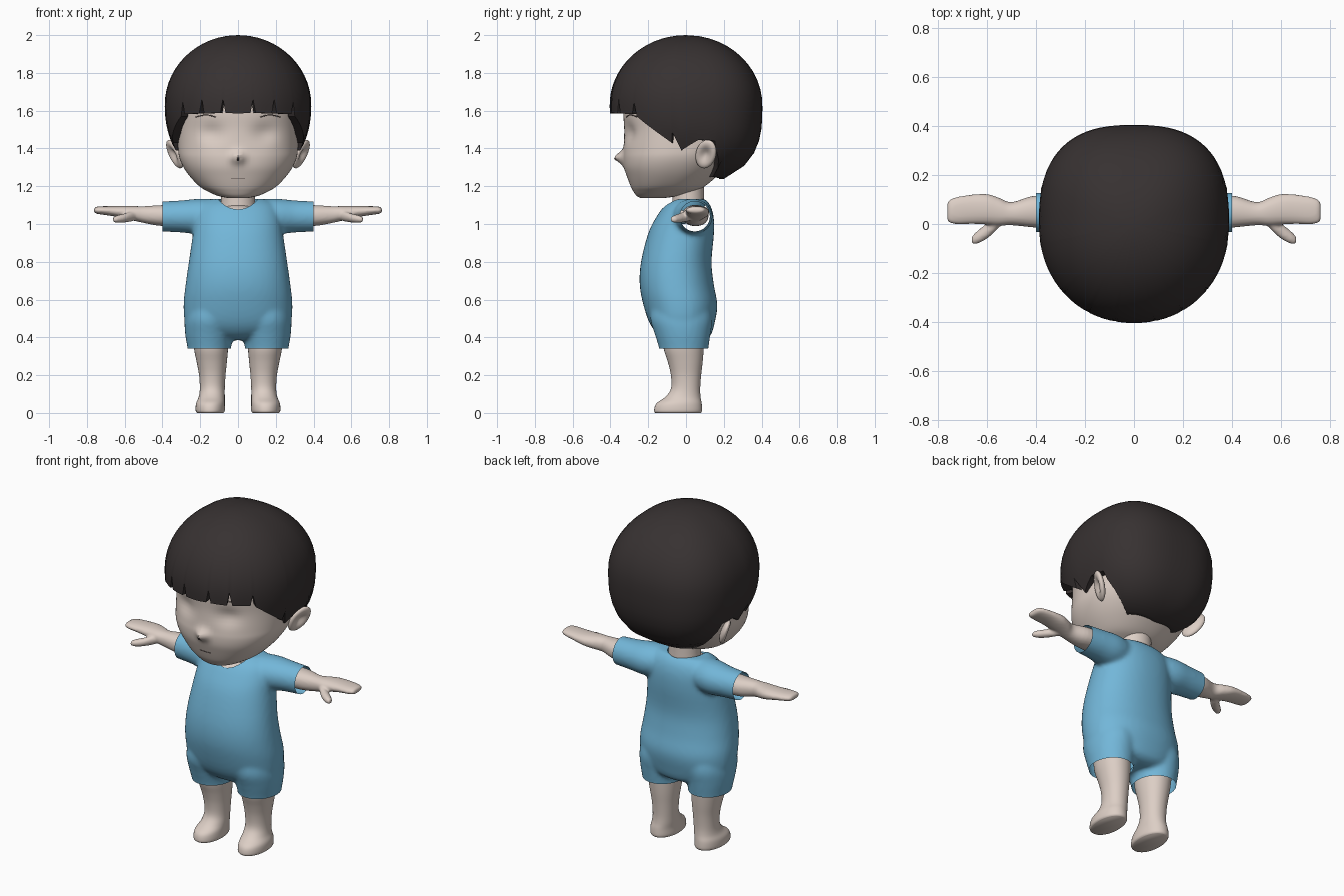
import bpy, bmesh, math
from mathutils import Matrix, Vector

if "Cube" in bpy.data.objects:
    bpy.data.objects.remove(bpy.data.objects["Cube"])

def material(name, rgb):
    m = bpy.data.materials.new(name)
    m.diffuse_color = (*rgb, 1)
    m.use_nodes = True
    m.node_tree.nodes["Principled BSDF"].inputs["Base Color"].default_value = m.diffuse_color
    return m

SKIN = material("skin", (0.72, 0.62, 0.56))
HAIR = material("dark hair", (0.038, 0.031, 0.031))
BLUE = material("blue cloth", (0.17, 0.47, 0.69))
LINE = material("face line", (0.10, 0.075, 0.07))

def spow(v, e):
    return math.copysign(abs(v) ** e, v)

def catmull(p, q, r, s, t):
    return tuple(0.5 * (2*b + (c - a)*t + (2*a - 5*b + 4*c - d)*t*t + (3*b - a - 3*c + d)*t**3)
                 for a, b, c, d in zip(p, q, r, s))

def loft(bm, stations, axis="z", side=1, cols=40, power=2.0, steps=4):
    """Smooth closed loft; station = (position, centre a, centre b, radius a, radius b)."""
    s = [stations[0]] + list(stations) + [stations[-1]]
    rows = [catmull(*s[i:i + 4], k / steps) for i in range(len(s) - 3) for k in range(steps)]
    rows.append(stations[-1])
    rings = []
    for t, ca, cb, ra, rb in rows:
        ring = []
        for k in range(cols):
            ang = 2 * math.pi * k / cols
            a = ca + ra * spow(math.sin(ang), 2 / power)
            b = cb - rb * spow(math.cos(ang), 2 / power)
            p = (a, b, t) if axis == "z" else (t, a, b)
            ring.append(bm.verts.new((p[0] * side, p[1], p[2])))
        rings.append(ring)
    for r0, r1 in zip(rings, rings[1:]):
        for k in range(cols):
            j = (k + 1) % cols
            bm.faces.new((r0[k], r0[j], r1[j], r1[k]))
    bm.faces.new(rings[0])
    bm.faces.new(rings[-1])

def finish(bm, name, mat, angle=40):
    bmesh.ops.recalc_face_normals(bm, faces=bm.faces[:])
    me = bpy.data.meshes.new(name)
    bm.to_mesh(me)
    bm.free()
    me.materials.append(mat)
    ob = bpy.data.objects.new(name, me)
    bpy.context.collection.objects.link(ob)
    smooth(ob, angle)
    return ob

def smooth(ob, angle):
    bpy.ops.object.select_all(action="DESELECT")
    ob.select_set(True)
    bpy.context.view_layer.objects.active = ob
    bpy.ops.object.shade_smooth_by_angle(angle=math.radians(angle))

def fuse(ob, voxel, rounds, cutter=None):
    """Blend overlapping lofts into one skin and bake the result."""
    r = ob.modifiers.new("fuse", "REMESH")
    r.mode, r.voxel_size = "VOXEL", voxel
    s = ob.modifiers.new("soften", "SMOOTH")
    s.factor, s.iterations = 0.5, rounds
    if cutter:
        b = ob.modifiers.new("cut", "BOOLEAN")
        b.operation, b.object, b.solver = "DIFFERENCE", cutter, "EXACT"
    dg = bpy.context.evaluated_depsgraph_get()
    me = bpy.data.meshes.new_from_object(ob.evaluated_get(dg))
    ob.modifiers.clear()
    mat = ob.data.materials[0]
    ob.data = me
    me.materials.clear()
    me.materials.append(mat)
    me.polygons.foreach_set("material_index", [0] * len(me.polygons))

def ellipsoid(name, mat, loc, radii, rot=None):
    bm = bmesh.new()
    m = Matrix.Translation(loc) @ (rot or Matrix()) @ Matrix.Diagonal((*radii, 1))
    bmesh.ops.create_uvsphere(bm, u_segments=40, v_segments=20, radius=1, matrix=m)
    return finish(bm, name, mat)

# Head: z, front, back, half width
levels = [(1.137, -.24, -.12, .05), (1.15, -.262, -.03, .11), (1.175, -.28, .05, .165),
          (1.2, -.293, .1, .205), (1.25, -.312, .16, .253), (1.3, -.328, .21, .288),
          (1.35, -.333, .25, .31), (1.4, -.33, .28, .317), (1.5, -.327, .32, .32),
          (1.6, -.332, .33, .32), (1.7, -.32, .32, .31), (1.8, -.27, .27, .27), (1.9, -.15, .15, .15)]
bm = bmesh.new()
loft(bm, [(z, 0, (f + b) / 2, w, (b - f) / 2) for z, f, b, w in levels], cols=96, power=2.25, steps=5)
for v in bm.verts:      # nose tip and shallow eye sockets
    if v.co.y < -0.15:
        x, z = v.co.x, v.co.z
        v.co.y -= 0.045 * math.exp(-(x / .03) ** 2 - ((z - 1.352) / .032) ** 2)
        v.co.y += 0.022 * math.exp(-((abs(x) - .14) / .065) ** 2 - ((z - 1.48) / .05) ** 2)
head = finish(bm, "head", SKIN, 60)
bpy.context.view_layer.update()

# Face lines laid on the head surface
def face_line(name, pts, r):
    cu = bpy.data.curves.new(name, "CURVE")
    cu.dimensions, cu.bevel_depth, cu.bevel_resolution = "3D", r, 1
    sp = cu.splines.new("POLY")
    sp.points.add(len(pts) - 1)
    for p, (x, z) in zip(sp.points, pts):
        hit, co, _, _ = head.ray_cast(Vector((x, -1, z)), Vector((0, 1, 0)))
        p.co = (x, co.y if hit else -.33, z, 1)
    cu.materials.append(LINE)
    bpy.context.collection.objects.link(bpy.data.objects.new(name, cu))

face_line("mouth", [(-.038 + .0076 * i, 1.24) for i in range(11)], .0022)
face_line("nose_mark", [(0, 1.336), (0, 1.35)], .005)
for s, side in ((-1, "left"), (1, "right")):
    face_line("eyelid_" + side, [(s * (.115 + .011 * i), 1.565 + .012 * math.sin(math.pi * i / 10))
                                 for i in range(11)], .003)

# Ears: dished ellipsoids, rear rim flared outwards
for s, side in ((-1, "left"), (1, "right")):
    bm = bmesh.new()
    bmesh.ops.create_uvsphere(bm, u_segments=32, v_segments=20, radius=1,
                              matrix=Matrix.Rotation(math.pi / 2, 4, "Y"))
    for v in bm.verts:
        if v.co.x > 0:
            v.co.x -= 1.15 * math.exp(-(v.co.y ** 2 + v.co.z ** 2) / .3)
    m = (Matrix.Translation((.335, .105, 1.37)) @ Matrix.Rotation(math.radians(20), 4, "Y")
         @ Matrix.Rotation(math.radians(-25), 4, "Z") @ Matrix.Rotation(math.radians(-20), 4, "X")
         @ Matrix.Diagonal((.026, .056, .085, 1)))
    bmesh.ops.transform(bm, matrix=Matrix.Diagonal((s, 1, 1, 1)) @ m, verts=bm.verts[:])
    finish(bm, "ear_" + side, SKIN, 80)

# Hair: dome whose lower edge follows (angle from front, height) keys
keys = [(0, 1.585), (9, 1.588), (11, 1.66), (13, 1.588), (26.5, 1.585), (28.5, 1.66), (31, 1.585),
        (46, 1.582), (48, 1.645), (50.5, 1.57), (79, 1.43), (80, 1.485), (86.5, 1.39), (96, 1.445),
        (108, 1.44), (111, 1.39), (126, 1.25), (180, 1.238)]
edge = []
for (a0, z0), (a1, z1) in zip(keys, keys[1:]):
    n = max(1, round((a1 - a0) / 5))
    edge += [(a0 + (a1 - a0) * i / n, z0 + (z1 - z0) * i / n) for i in range(n)]
edge = edge + [(180, 1.238)] + [(-a, z) for a, z in reversed(edge[1:])]

def hair_point(deg, z, scale=1):
    c, s = math.cos(math.radians(deg)), math.sin(math.radians(deg))
    u = (z - 1.63) / .37 if z > 1.63 else (1.63 - z) / .43
    r = scale * (1 - u ** (2 if z > 1.63 else 2.2 + .8 * max(0, -c))) ** .5
    e = 2 / (2.1 if c > 0 else 2.6)
    return (.388 * r * spow(s, e), -.404 * r * spow(c, e), z)

bm = bmesh.new()
top = bm.verts.new((0, 0, 2))
cols = []
for a, zb in edge:
    col = [bm.verts.new(hair_point(a, 2 - (2 - zb) * (i / 18) ** 1.7)) for i in range(1, 19)]
    x, y, _ = hair_point(a, zb)
    col += [bm.verts.new((x * .88, y * .88, zb)), bm.verts.new((x * .84, y * .84, zb + .1))]
    cols.append(col)
for c0, c1 in zip(cols, cols[1:] + cols[:1]):
    bm.faces.new((top, c0[0], c1[0]))
    for i in range(len(c0) - 1):
        bm.faces.new((c0[i], c0[i + 1], c1[i + 1], c1[i]))
finish(bm, "hair", HAIR, 35)

# Neck and upper chest
bm = bmesh.new()
loft(bm, [(1.03, 0, .012, .1, .09), (1.12, 0, .012, .09, .084), (1.3, 0, .012, .088, .083)])
finish(bm, "neck", SKIN)
ellipsoid("upper_chest", SKIN, (0, -.02, 1.055), (.1, .113, .05))

# Romper: torso, sleeves and trouser legs fused, neckline cut, hems trimmed
torso = [(.385, .09, -.08, .09), (.41, .2, -.14, .13), (.47, .275, -.19, .15), (.57, .288, -.225, .166),
         (.68, .277, -.245, .147), (.8, .26, -.238, .135), (.95, .238, -.2, .148), (1.04, .225, -.155, .146),
         (1.1, .2, -.11, .128), (1.133, .15, -.06, .1)]
bm = bmesh.new()
loft(bm, [(z, 0, (f + b) / 2, w, (b - f) / 2) for z, w, f, b in torso], cols=64, power=2.2)
for s in (-1, 1):
    loft(bm, [(.08, .02, 1.045, .09, .085), (.2, .035, 1.04, .105, .094), (.3, .045, 1.04, .09, .085),
              (.4, .047, 1.04, .08, .08), (.44, .047, 1.04, .079, .079)], "x", s)
    loft(bm, [(.3, .15, -.012, .113, .127), (.34, .152, -.012, .115, .13), (.42, .153, -.018, .127, .148),
              (.5, .15, -.025, .132, .165), (.6, .14, -.03, .12, .15)], "z", s)
romper = finish(bm, "romper", BLUE)
cutter = ellipsoid("neckline_cutter", BLUE, (0, -.018, 1.13), (.105, .122, .13))
cutter.hide_render = True
cutter.hide_set(True)
fuse(romper, .012, 6, cutter)
bm = bmesh.new()
bm.from_mesh(romper.data)
for co, no in (((0, 0, .34), (0, 0, -1)), ((.4, 0, 0), (1, 0, 0)), ((-.4, 0, 0), (-1, 0, 0))):
    bmesh.ops.bisect_plane(bm, geom=bm.verts[:] + bm.edges[:] + bm.faces[:], plane_co=co,
                           plane_no=no, clear_outer=True)
bm.to_mesh(romper.data)
bm.free()
smooth(romper, 50)

# Arms with mitten hands and thumbs
for s, side in ((-1, "left"), (1, "right")):
    bm = bmesh.new()
    loft(bm, [(.34, .05, 1.045, .07, .056), (.42, .05, 1.045, .063, .054), (.5, .042, 1.05, .047, .044),
              (.55, .05, 1.056, .057, .039), (.6, .06, 1.062, .062, .034), (.66, .06, 1.068, .06, .027),
              (.72, .055, 1.072, .056, .022), (.75, .052, 1.073, .048, .018), (.762, .05, 1.073, .036, .01)],
         "x", s, power=2.2)
    loft(bm, [(.52, .04, 1.05, .02, .022), (.56, .008, 1.042, .032, .027), (.6, -.028, 1.032, .032, .024),
              (.64, -.055, 1.026, .026, .02), (.662, -.066, 1.024, .014, .012)], "x", s)
    arm = finish(bm, "arm_" + side, SKIN)
    fuse(arm, .007, 4)
    smooth(arm, 60)

# Legs with feet
for s, side in ((-1, "left"), (1, "right")):
    bm = bmesh.new()
    loft(bm, [(0, .147, -.042, .07, .12), (.012, .147, -.042, .077, .127), (.05, .146, -.037, .076, .12),
              (.085, .139, -.016, .069, .093), (.13, .136, -.002, .066, .077), (.2, .136, 0, .07, .08),
              (.27, .139, -.004, .08, .092), (.34, .143, -.012, .09, .106), (.42, .146, -.012, .095, .11)],
         "z", s, power=2.1)
    finish(bm, "leg_" + side, SKIN, 50)
